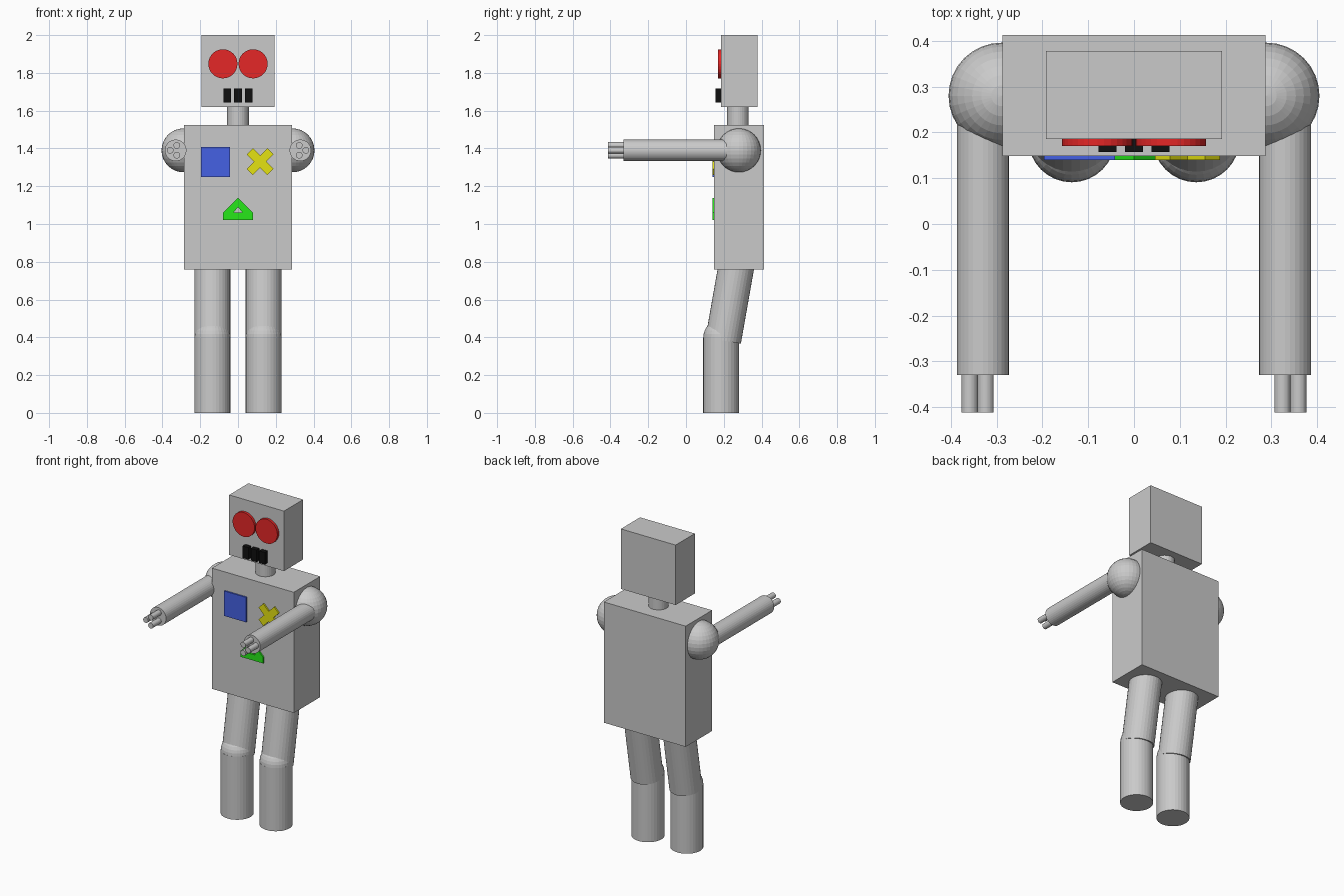
import bpy, bmesh, math
from mathutils import Vector

if "Cube" in bpy.data.objects:
    bpy.data.objects.remove(bpy.data.objects["Cube"])


def material(name, rgb):
    m = bpy.data.materials.new(name)
    m.diffuse_color = (*rgb, 1)
    m.use_nodes = True
    m.node_tree.nodes["Principled BSDF"].inputs["Base Color"].default_value = m.diffuse_color
    return m


GREY = material("grey", (0.59, 0.59, 0.59))
RED = material("red", (0.78, 0.02, 0.02))
BLUE = material("blue", (0.06, 0.12, 0.77))
YELLOW = material("yellow", (0.78, 0.76, 0.006))
GREEN = material("green", (0.02, 0.8, 0.01))
BLACK = material("black", (0.005, 0.005, 0.005))


def finish(name, mat):
    ob = bpy.context.object
    ob.name = name
    ob.data.materials.append(mat)
    return ob


def box(name, mat, lo, hi):
    lo, hi = Vector(lo), Vector(hi)
    bpy.ops.mesh.primitive_cube_add(size=1, location=(lo + hi) / 2)
    bpy.context.object.scale = hi - lo
    return finish(name, mat)


def rod(name, mat, a, b, r):
    a, b = Vector(a), Vector(b)
    rot = (b - a).to_track_quat('Z', 'Y').to_euler()
    bpy.ops.mesh.primitive_cylinder_add(vertices=32, radius=r, depth=(b - a).length,
                                        location=(a + b) / 2, rotation=rot)
    return finish(name, mat)


def ball(name, mat, c, r):
    bpy.ops.mesh.primitive_uv_sphere_add(segments=32, ring_count=16, radius=r, location=c)
    return finish(name, mat)


def plate(name, mat, points, y0, y1):
    """Prism from an (x, z) outline, extruded along y."""
    bm = bmesh.new()
    face = bm.faces.new([bm.verts.new((x, y0, z)) for x, z in points])
    ext = bmesh.ops.extrude_face_region(bm, geom=[face])
    for v in ext["geom"]:
        if isinstance(v, bmesh.types.BMVert):
            v.co.y = y1
    bmesh.ops.recalc_face_normals(bm, faces=bm.faces)
    me = bpy.data.meshes.new(name)
    bm.to_mesh(me)
    bm.free()
    me.materials.append(mat)
    ob = bpy.data.objects.new(name, me)
    bpy.context.collection.objects.link(ob)


# head, neck and torso
box("head", GREY, (-0.192, 0.186, 1.62), (0.192, 0.378, 2.0))
rod("neck", GREY, (0, 0.275, 1.50), (0, 0.275, 1.64), 0.057)
box("torso", GREY, (-0.287, 0.149, 0.76), (0.287, 0.413, 1.525))

# mouth slots
for i in (-1, 0, 1):
    box("mouth_slot", BLACK, (i * 0.058 - 0.02, 0.157, 1.642), (i * 0.058 + 0.02, 0.19, 1.718))

for s, side in ((-1, "right"), (1, "left")):
    # eye
    rod(side + "_eye", RED, (s * 0.08, 0.17, 1.848), (s * 0.08, 0.19, 1.848), 0.077)
    # arm with shoulder and three fingers
    ball(side + "_shoulder", GREY, (s * 0.289, 0.28, 1.39), 0.116)
    rod(side + "_arm", GREY, (s * 0.33, -0.33, 1.39), (s * 0.33, 0.24, 1.39), 0.057)
    for x, dz in ((0.324, 0.026), (0.359, 0), (0.324, -0.026)):
        rod(side + "_finger", GREY, (s * x, -0.412, 1.39 + dz), (s * x, -0.31, 1.39 + dz), 0.0175)
    # leg: tilted thigh, round knee, upright shin
    rod(side + "_thigh", GREY, (s * 0.136, 0.197, 0.383), (s * 0.136, 0.2705, 0.80), 0.095)
    ball(side + "_knee", GREY, (s * 0.136, 0.186, 0.40), 0.0945)
    rod(side + "_shin", GREY, (s * 0.136, 0.186, 0), (s * 0.136, 0.186, 0.40), 0.095)

# chest plates: blue square
box("chest_square", BLUE, (-0.196, 0.14, 1.25), (-0.042, 0.1495, 1.408))

# yellow cross of two diagonal bars
for a in (-1, 1):
    bar = box("chest_cross_bar", YELLOW, (0.117 - 0.077, 0.1395, 1.307), (0.117 + 0.077, 0.1492, 1.353))
    bar.rotation_euler.y = a * math.pi / 4

# green triangle: base bar and two sloped limbs around a small opening
box("triangle_base", GREEN, (-0.079, 0.1395, 1.022), (0.079, 0.1492, 1.06))
for s in (-1, 1):
    plate("triangle_limb", GREEN,
          [(s * 0.079, 1.06), (s * 0.024, 1.06), (0, 1.09), (0, 1.138)], 0.1395, 0.1492)
